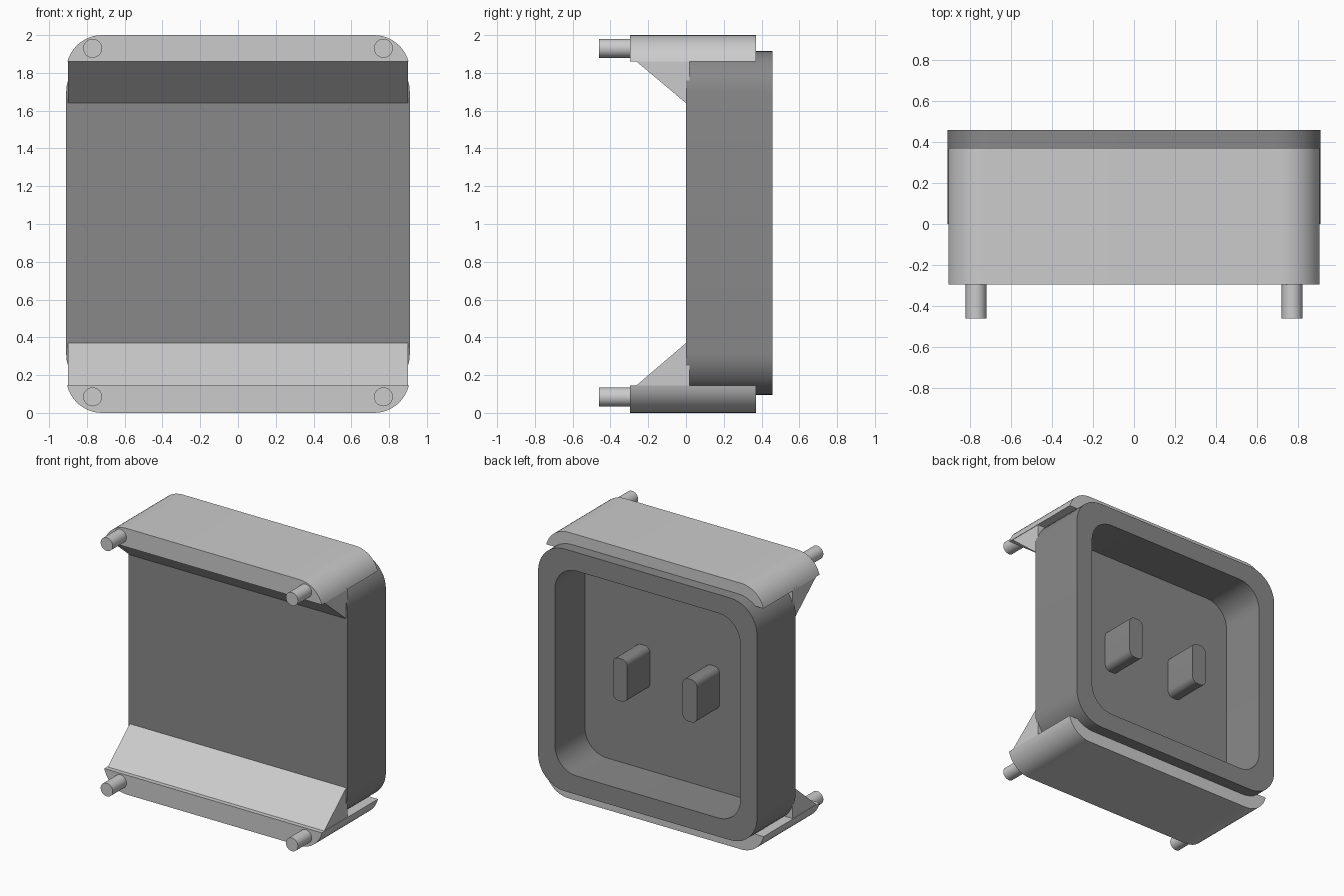
import bpy, bmesh, math

if "Cube" in bpy.data.objects:
    bpy.data.objects.remove(bpy.data.objects["Cube"])


def material(name, value):
    m = bpy.data.materials.new(name)
    m.diffuse_color = (value, value, value, 1)
    m.use_nodes = True
    m.node_tree.nodes["Principled BSDF"].inputs["Base Color"].default_value = m.diffuse_color
    return m


LIGHT = material("light grey", 0.60)
DARK = material("dark grey", 0.25)


def rounded_rect(hx, hz, r, seg=10):
    """Outline of a rounded rectangle in the XZ plane."""
    pts = []
    for k, (sx, sz) in enumerate([(1, 1), (-1, 1), (-1, -1), (1, -1)]):
        for i in range(seg + 1):
            a = math.pi / 2 * (k + i / seg)
            pts.append((sx * (hx - r) + r * math.cos(a), sz * (hz - r) + r * math.sin(a)))
    return pts


def loft(name, rings, mat, cz=0.0):
    """Skin a chain of (outline, y) rings and cap both ends."""
    bm = bmesh.new()
    loops = [[bm.verts.new((x, y, z + cz)) for x, z in pts] for pts, y in rings]
    n = len(loops[0])
    for a, b in zip(loops, loops[1:]):
        for i in range(n):
            j = (i + 1) % n
            bm.faces.new((a[i], a[j], b[j], b[i]))
    bm.faces.new(loops[0])
    bm.faces.new(loops[-1])
    bmesh.ops.recalc_face_normals(bm, faces=bm.faces)
    me = bpy.data.meshes.new(name)
    bm.to_mesh(me)
    bm.free()
    me.materials.append(mat)
    ob = bpy.data.objects.new(name, me)
    bpy.context.collection.objects.link(ob)
    bpy.context.view_layer.objects.active = ob
    bpy.ops.object.select_all(action='DESELECT')
    ob.select_set(True)
    bpy.ops.object.shade_smooth_by_angle(angle=math.radians(35))
    return ob


CZ = 1.005
# Housing with a recess open to the back
outer = rounded_rect(0.91, 0.91, 0.22)
inner = rounded_rect(0.77, 0.77, 0.18)
loft("housing", [(outer, 0.0), (outer, 0.457), (inner, 0.457), (inner, 0.10)], DARK, CZ)

# Two prongs standing on the recess floor
for side, x in (("left", -0.29), ("right", 0.29)):
    prong = rounded_rect(0.06, 0.16, 0.045, 6)
    loft("prong_" + side, [(prong, 0.09), (prong, 0.37)], DARK, CZ).location.x = x


def clamp(label, edge, sign, flat, tip, pin_z):
    """End cap, sloped wedge and pins; edge is the outer z, sign points outward."""
    r, hx = 0.19, 0.91
    start = math.asin((r - abs(edge - flat)) / r)
    half = []
    for i in range(11):
        a = start + (math.pi / 2 - start) * i / 10
        half.append((hx - r + r * math.cos(a), edge - sign * r * (1 - math.sin(a))))
    outline = half + [(-x, z) for x, z in reversed(half)]
    loft(label + "_cap", [(outline, -0.296), (outline, 0.37)], LIGHT)

    # Wedge: a triangular prism running across the full width
    root = flat + sign * 0.01
    bar = [(-0.9, root), (0.9, root), (0.9, flat), (-0.9, flat)]
    deep = [(-0.9, root), (0.9, root), (0.9, tip), (-0.9, tip)]
    loft(label + "_wedge", [(bar, -0.262), (deep, 0.0), (deep, 0.018)], LIGHT)

    # Locating pins on the front of the cap
    for side, x in (("left", -0.77), ("right", 0.77)):
        circle = [(x + 0.05 * math.cos(i * math.tau / 32),
                   pin_z + 0.05 * math.sin(i * math.tau / 32)) for i in range(32)]
        loft(f"{label}_pin_{side}", [(circle, -0.46), (circle, -0.28)], LIGHT)


clamp("top", 2.0, 1, 1.86, 1.64, 1.93)
clamp("bottom", 0.0, -1, 0.146, 0.37, 0.085)
